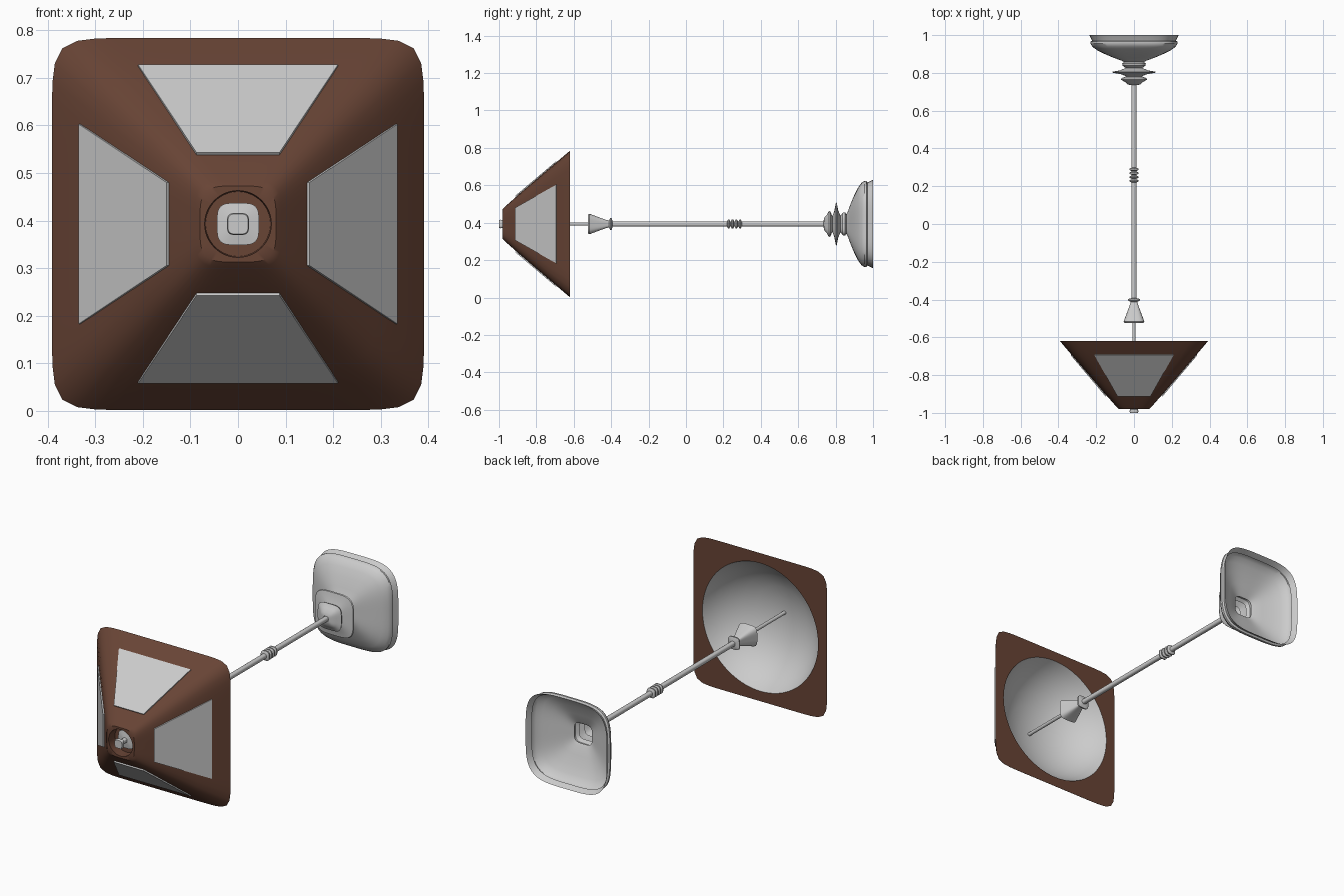
import bpy, bmesh, math

if "Cube" in bpy.data.objects:
    bpy.data.objects.remove(bpy.data.objects["Cube"])

CZ = 0.393      # height of the lamp axis, which runs along y
SEG = 96


def material(name, rgb):
    m = bpy.data.materials.new(name)
    m.diffuse_color = (*rgb, 1)
    m.use_nodes = True
    m.node_tree.nodes["Principled BSDF"].inputs["Base Color"].default_value = m.diffuse_color
    return m


GREY = material("light_grey", (0.6, 0.6, 0.6))
BROWN = material("brown_wood", (0.139, 0.058, 0.036))


def finish(name, bm, mats, angle=35):
    bmesh.ops.recalc_face_normals(bm, faces=bm.faces)
    me = bpy.data.meshes.new(name)
    bm.to_mesh(me)
    bm.free()
    ob = bpy.data.objects.new(name, me)
    bpy.context.collection.objects.link(ob)
    for m in mats:
        me.materials.append(m)
    bpy.ops.object.select_all(action='DESELECT')
    ob.select_set(True)
    bpy.context.view_layer.objects.active = ob
    bpy.ops.object.shade_smooth_by_angle(angle=math.radians(angle))
    return ob


def loft(name, rings, mats=(GREY,), slots=None, caps=(True, True), seg=SEG, angle=35):
    """Loft rounded-square rings (y, half width, squareness; 2 = circle) along y."""
    bm = bmesh.new()
    loops = []
    for y, r, n in rings:
        loop = []
        for i in range(seg):
            a = 2 * math.pi * i / seg
            c, s = math.cos(a), math.sin(a)
            k = r / (abs(c) ** n + abs(s) ** n) ** (1 / n)
            loop.append(bm.verts.new((k * c, y, CZ + k * s)))
        loops.append(loop)
    for j in range(len(loops) - 1):
        a, b = loops[j], loops[j + 1]
        for i in range(seg):
            f = bm.faces.new((a[i], a[(i + 1) % seg], b[(i + 1) % seg], b[i]))
            f.material_index = slots[j] if slots else 0
    if caps[0]:
        bm.faces.new(loops[0]).material_index = slots[0] if slots else 0
    if caps[1]:
        bm.faces.new(loops[-1]).material_index = slots[-1] if slots else 0
    return finish(name, bm, mats, angle)


# Shade: recessed front hole, pyramid outside, flat back rim, round grey liner
shade = [(-0.93, 0.068, 2), (-0.98, 0.07, 2), (-0.98, 0.08, 4), (-0.97, 0.091, 4.5),
         (-0.85, 0.196, 7), (-0.74, 0.29, 10), (-0.626, 0.387, 12), (-0.62, 0.391, 12),
         (-0.62, 0.338, 2),
         (-0.65, 0.324, 2), (-0.69, 0.298, 2), (-0.73, 0.262, 2), (-0.77, 0.21, 2),
         (-0.80, 0.145, 2), (-0.817, 0.075, 2), (-0.822, 0.02, 2)]
loft("lamp_shade", shade, (BROWN, GREY), [0] * 8 + [1] * 7)

# Four thin glass panels on the sloped sides of the shade
for k, side in enumerate(("right", "top", "left", "bottom")):
    bm = bmesh.new()
    ca, sa = math.cos(k * math.pi / 2), math.sin(k * math.pi / 2)
    layers = []
    for off in (0.004, -0.003):
        layer = []
        for u, h, y in ((-0.087, 0.147, -0.911), (0.087, 0.147, -0.911),
                        (0.21, 0.332, -0.692), (-0.21, 0.332, -0.692)):
            h, y = h + off * 0.77, y - off * 0.64
            layer.append(bm.verts.new((h * ca - u * sa, y, CZ + h * sa + u * ca)))
        layers.append(layer)
    a, b = layers
    bm.faces.new(a)
    bm.faces.new(b)
    for i in range(4):
        bm.faces.new((a[i], a[(i + 1) % 4], b[(i + 1) % 4], b[i]))
    finish("shade_panel_" + side, bm, (GREY,), 20)

# Finial in the front hole
loft("front_finial", [(-1.0, 0.021, 4), (-0.995, 0.023, 4), (-0.982, 0.022, 4), (-0.975, 0.011, 3),
                      (-0.942, 0.012, 3), (-0.937, 0.044, 4), (-0.925, 0.044, 4)], seg=48)

# Rod: thin tip, thicker stem
loft("rod_tip", [(-0.825, 0.009, 2), (-0.51, 0.009, 2)], seg=24)
loft("stem", [(-0.42, 0.013, 2.5), (0.75, 0.013, 2.5)], seg=24)

# Cone socket with a small ring behind it
loft("cone_socket", [(-0.523, 0.05, 4), (-0.517, 0.055, 4), (-0.425, 0.021, 4), (-0.412, 0.018, 4),
                     (-0.405, 0.033, 4), (-0.398, 0.033, 4), (-0.392, 0.013, 4)], seg=48)

# Four stem rings
for i in range(4):
    y = 0.228 + 0.0205 * i
    loft(f"stem_ring_{i + 1}", [(y - 0.009, 0.013, 3), (y - 0.003, 0.025, 3), (y + 0.003, 0.025, 3),
                                (y + 0.009, 0.013, 3)], seg=32)

# Collar and open-backed base in one shell
base = [(0.735, 0.013, 4), (0.738, 0.032, 4), (0.752, 0.048, 4), (0.764, 0.069, 4), (0.772, 0.066, 4),
        (0.782, 0.042, 4), (0.792, 0.065, 4), (0.801, 0.112, 4), (0.806, 0.115, 4), (0.813, 0.075, 4),
        (0.826, 0.044, 4), (0.838, 0.06, 4), (0.850, 0.063, 4), (0.857, 0.052, 4), (0.865, 0.066, 4),
        (0.88, 0.108, 4), (0.90, 0.155, 4), (0.92, 0.195, 4), (0.938, 0.22, 4), (0.955, 0.231, 4),
        (0.965, 0.231, 4), (0.970, 0.222, 4), (0.985, 0.229, 4), (1.0, 0.237, 4)]
loft("wall_base", base, caps=(False, False))
